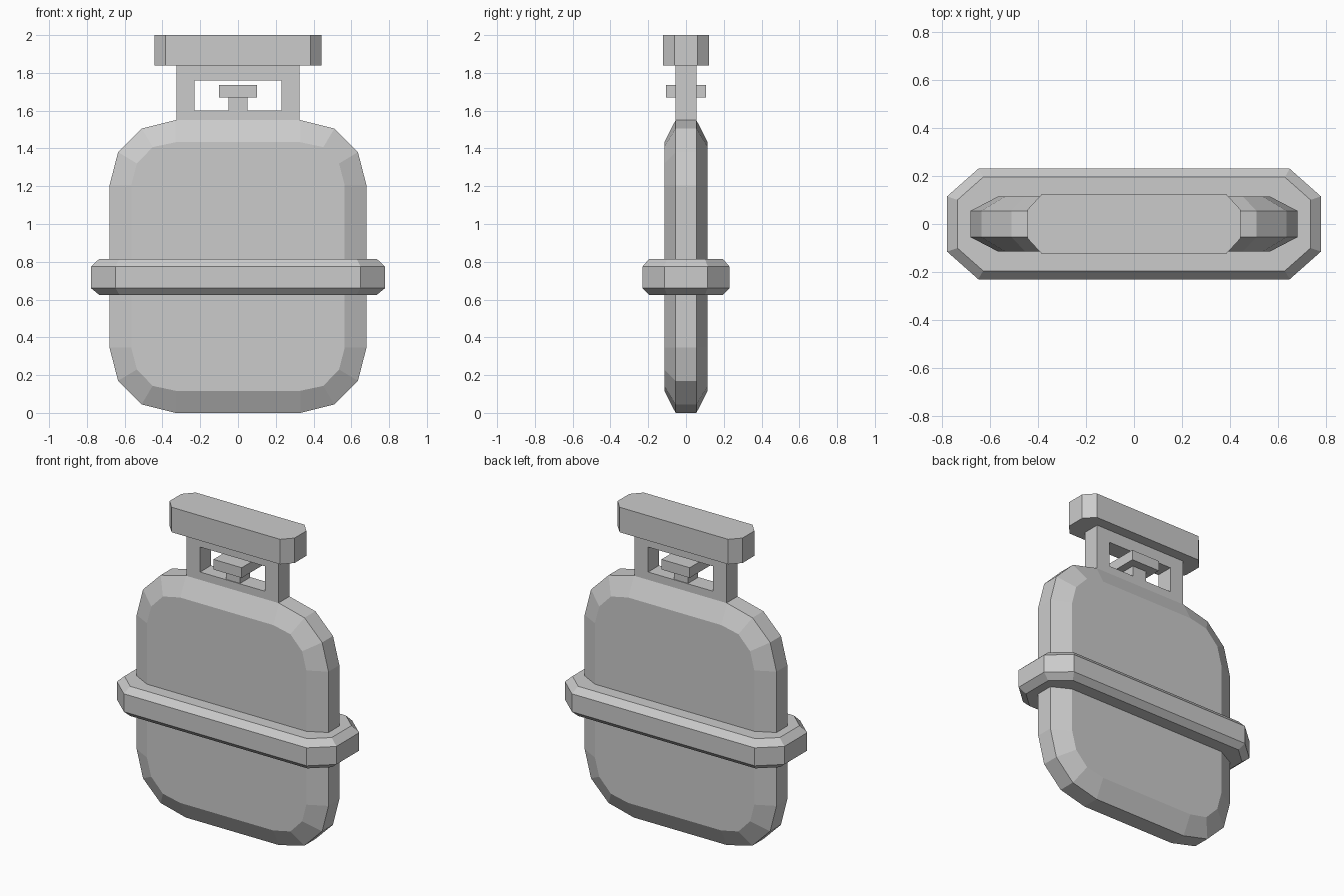
import bpy, bmesh

if "Cube" in bpy.data.objects:
    bpy.data.objects.remove(bpy.data.objects["Cube"])


def loft(name, loops, cyclic=False):
    """Skin equal-length vertex loops; cap the ends, or join last to first."""
    bm = bmesh.new()
    rings = [[bm.verts.new(p) for p in loop] for loop in loops]
    n = len(rings[0])
    pairs = list(zip(rings, rings[1:]))
    if cyclic:
        pairs.append((rings[-1], rings[0]))
    else:
        bm.faces.new(rings[0])
        bm.faces.new(rings[-1])
    for a, b in pairs:
        for i in range(n):
            j = (i + 1) % n
            bm.faces.new((a[i], a[j], b[j], b[i]))
    bmesh.ops.recalc_face_normals(bm, faces=bm.faces)
    mesh = bpy.data.meshes.new(name)
    bm.to_mesh(mesh)
    bm.free()
    obj = bpy.data.objects.new(name, mesh)
    bpy.context.collection.objects.link(obj)
    return obj


def mirrored(quarter):
    """Complete a quarter outline (side to top) into a closed loop."""
    half = quarter + [(-u, v) for u, v in reversed(quarter)]
    return half + [(-u, -v) for u, v in half]


def upright(quarter, y, mid_z):
    return [(u, y, mid_z + v) for u, v in mirrored(quarter)]


def flat(quarter, z):
    return [(u, v, z) for u, v in mirrored(quarter)]


# Flask body: rounded outline with a broad chamfer front and back
rim = [(0.68, 0.43), (0.635, 0.605), (0.51, 0.73), (0.33, 0.775)]
face = [(0.565, 0.43), (0.535, 0.545), (0.452, 0.632), (0.33, 0.658)]
loft("flask_body", [upright(face, -0.115, 0.775), upright(rim, -0.055, 0.775),
                    upright(rim, 0.055, 0.775), upright(face, 0.115, 0.775)])

# Band around the body, chamfered at top and bottom
outer = [(0.778, 0.115), (0.648, 0.23)]
inner = [(0.735, 0.1), (0.628, 0.195)]
loft("waist_band", [flat(inner, 0.625), flat(outer, 0.66),
                    flat(outer, 0.775), flat(inner, 0.815)])

# Neck frame with a rectangular window
window = [(0.23, 0.08)]
post = [(-0.325, 1.52), (0.325, 1.52), (0.325, 1.85), (-0.325, 1.85)]
hole = [(-0.23, 1.6), (0.23, 1.6), (0.23, 1.76), (-0.23, 1.76)]
loft("neck_frame", [[(x, y, z) for x, z in pts] for pts, y in
                    ((post, -0.055), (hole, -0.055), (hole, 0.055), (post, 0.055))],
     cyclic=True)

# Valve stem and knob inside the window
for name, hx, hy, z0, z1 in (("valve_stem", 0.05, 0.05, 1.59, 1.68),
                             ("valve_knob", 0.1, 0.105, 1.67, 1.735)):
    loft(name, [flat([(hx, hy)], z) for z in (z0, z1)])

# Top handle with cut corners
grip = [(0.443, 0.06), (0.385, 0.123)]
loft("top_handle", [flat(grip, 1.84), flat(grip, 2.0)])
